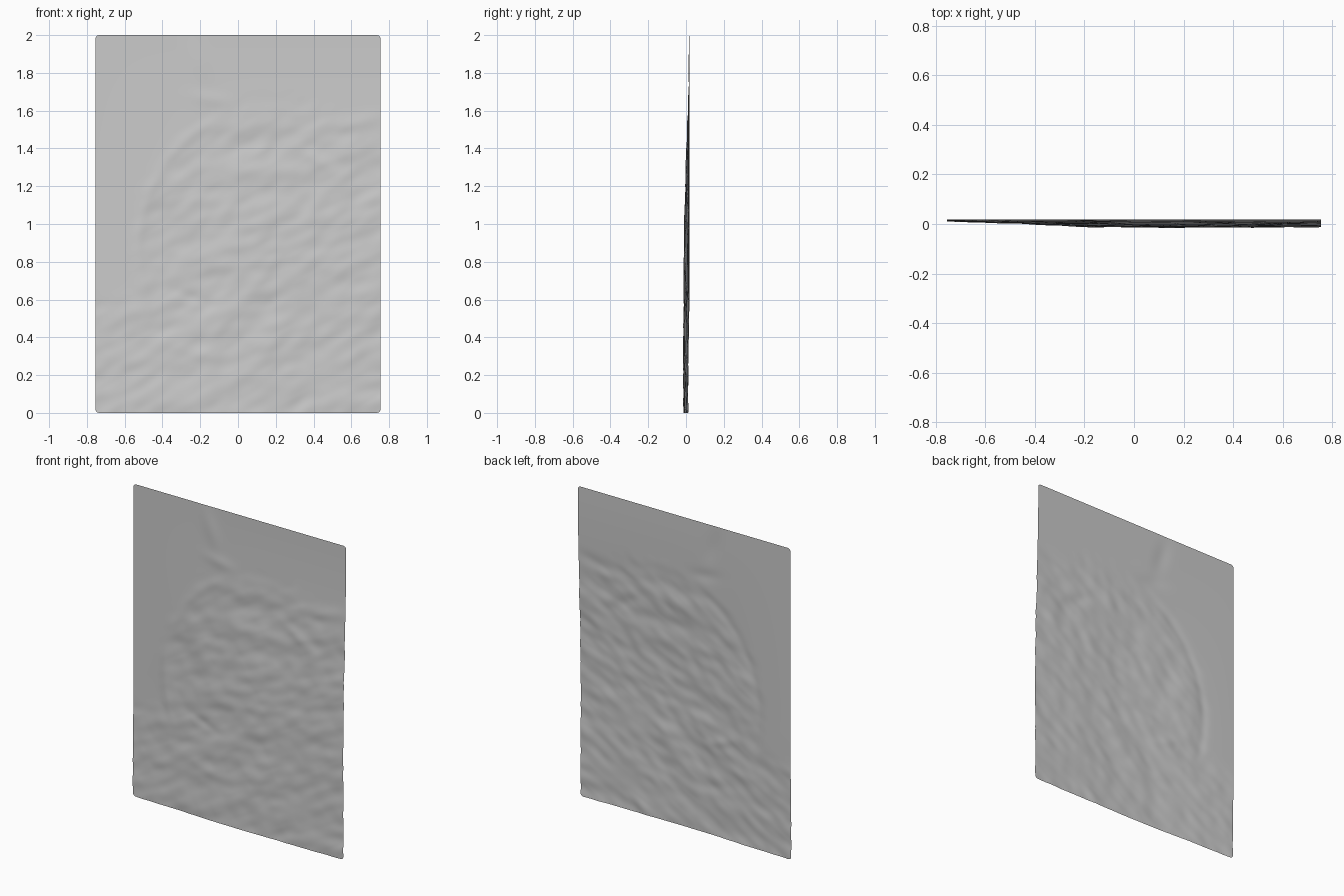
import bpy
import bmesh
from math import exp, hypot, sin, cos, radians
from mathutils import Vector, noise

cube = bpy.data.objects.get("Cube")
if cube:
    bpy.data.objects.remove(cube, do_unlink=True)

HALF_W, HEIGHT, CORNER = 0.755, 2.0, 0.02
COLS, ROWS = 150, 200

# Soft raised or sunken features: x, z, along, across, tilt, offset in y
FEATURES = [
    (-0.20, 1.85, 0.12, 0.05, 110, -0.004),
    (-0.14, 1.66, 0.10, 0.04, 170, -0.004),
    (0.62, 1.53, 0.12, 0.04, 15, -0.005),
    (-0.60, 0.52, 0.16, 0.05, 15, -0.006),
    (-0.24, 0.61, 0.10, 0.03, 160, 0.004),
    (-0.20, 0.31, 0.14, 0.04, 165, -0.004),
    (0.32, 0.05, 0.08, 0.04, 45, 0.005),
    (0.16, 0.80, 0.16, 0.04, 10, -0.004),
    (0.42, 1.34, 0.15, 0.04, 150, -0.004),
]


def ramp(a, b, v):
    t = min(1, max(0, (v - a) / (b - a)))
    return t * t * (3 - 2 * t)


def bump(x, z, cx, cz, along, across, tilt, height):
    c, s = cos(radians(tilt)), sin(radians(tilt))
    u = ((x - cx) * c + (z - cz) * s) / along
    v = ((z - cz) * c - (x - cx) * s) / across
    return height * exp(-u * u - v * v)


def relief(x, z):
    # Broad lean: flat at the top and left, pushed forward low and right
    lean = ramp(1.95, 0.75, z) * ramp(-0.80, 0.15, x)
    y = 0.018 - 0.028 * lean - 0.008 * ramp(0.8, 0, z) * ramp(0.9, -0.6, x)
    # Mottled area inside a rounded outline, and along the foot
    r = hypot((x - 0.22) / 0.78, (z - 0.85) / 0.82)
    rough = max(ramp(1.08, 0.82, r), ramp(0.7, 0.45, z))
    u, v = x * 0.88 + z * 0.48, z * 0.88 - x * 0.48
    y += rough * 0.0065 * noise.noise(Vector((u * 4, v * 7, 3)))
    y += rough * 0.0035 * noise.noise(Vector((u * 9, v * 15, 8)))
    # Raised rim on the left of the outline
    if x < 0.1:
        y -= 0.003 * exp(-((r - 0.96) / 0.04) ** 2) * ramp(0.1, -0.2, x) * ramp(0.5, 0.7, z)
    return y + sum(bump(x, z, *f) for f in FEATURES)


# Relief sheet
bm = bmesh.new()
bmesh.ops.create_grid(bm, x_segments=COLS, y_segments=ROWS, size=1)
for vert in bm.verts:
    x, z = vert.co.x * HALF_W, vert.co.y * HEIGHT / 2
    # Round the corners
    ix, iz = HALF_W - CORNER, HEIGHT / 2 - CORNER
    dx, dz = abs(x) - ix, abs(z) - iz
    if dx > 0 and dz > 0:
        k = max(dx, dz) / hypot(dx, dz)
        x = (ix + dx * k) * (1 if x > 0 else -1)
        z = (iz + dz * k) * (1 if z > 0 else -1)
    z += HEIGHT / 2
    vert.co = (x, relief(x, z), z)
bm.normal_update()
for face in bm.faces:
    face.smooth = True

mesh = bpy.data.meshes.new("relief_sheet")
bm.to_mesh(mesh)
bm.free()
sheet = bpy.data.objects.new("relief_sheet", mesh)
bpy.context.collection.objects.link(sheet)
